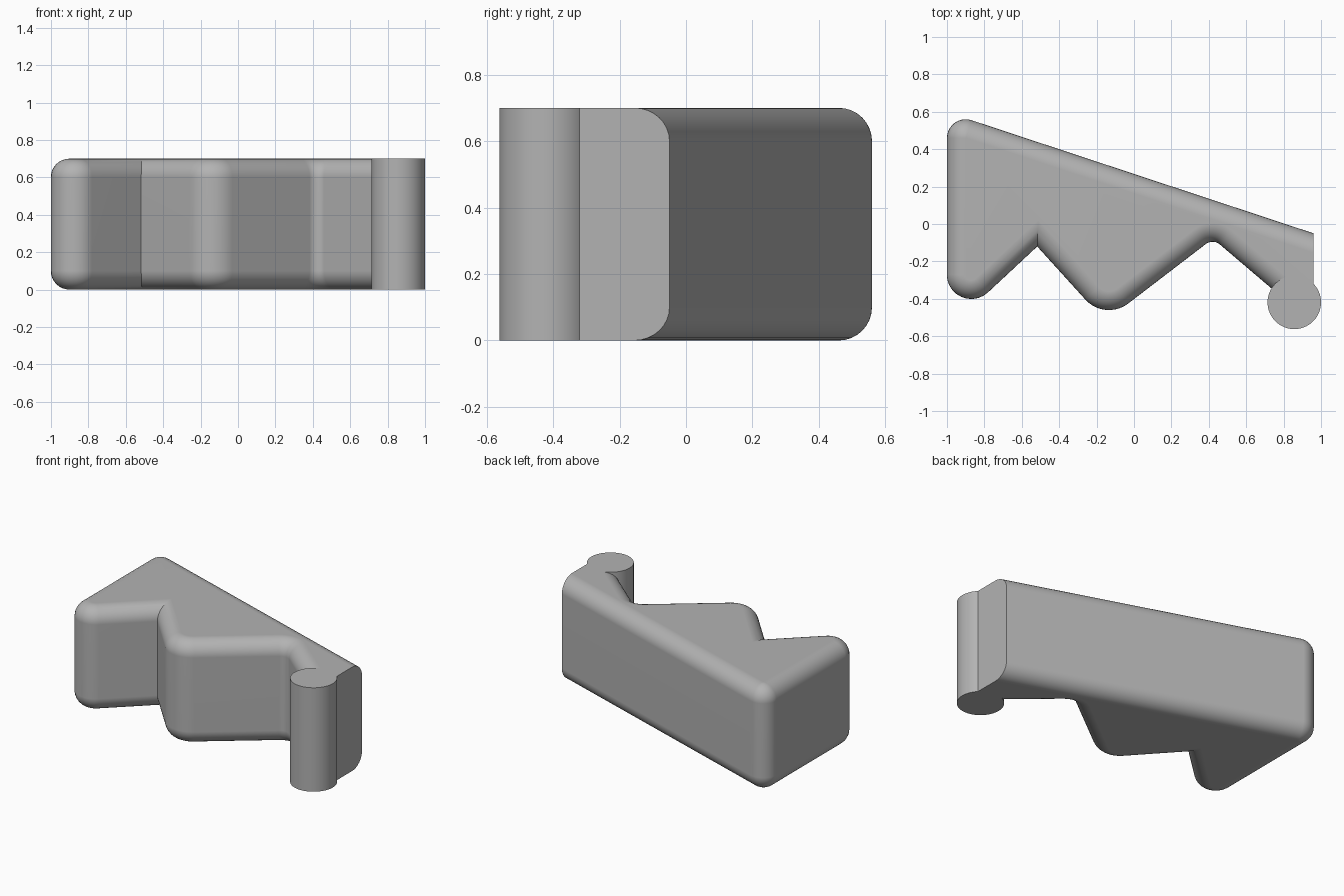
import bpy, bmesh, math
from mathutils import Vector

if "Cube" in bpy.data.objects:
    bpy.data.objects.remove(bpy.data.objects["Cube"])

HEIGHT, ROUND = 0.7, 0.1
END_X = 0.96

grey = bpy.data.materials.new("plain grey")
grey.diffuse_color = (0.45, 0.45, 0.45, 1)
grey.use_nodes = True
grey.node_tree.nodes["Principled BSDF"].inputs["Base Color"].default_value = grey.diffuse_color


def direction(deg):
    a = math.radians(deg)
    return Vector((math.cos(a), math.sin(a)))


def arc(cx, cy, radius, a0, a1, steps=10):
    """Points round a centre; a negative radius makes a hollow corner."""
    return [Vector((cx, cy)) + direction(a0 + (a1 - a0) * i / steps) * radius
            for i in range(steps + 1)]


def crossing(n1, c1, n2, c2):
    """Meeting point of the lines n1.p = c1 and n2.p = c2."""
    det = n1.x * n2.y - n1.y * n2.x
    return Vector(((c1 * n2.y - c2 * n1.y) / det, (n1.x * c2 - n2.x * c1) / det))


# outward directions of the outline's straight sides, in degrees
BACK, LEFT, SLOPE1, SLOPE2, SLOPE3, SLOPE4 = 71.7, 180, 313, 222.2, 307.7, 229.5


def outline(d):
    """Zigzag plan shape, shrunk inward by d."""
    n1, n2, nb = direction(SLOPE1), direction(SLOPE2), direction(BACK)
    tooth1, tooth2, back = Vector((-0.87, -0.27)), Vector((-0.134, -0.29)), Vector((-0.9, 0.46))
    pts = arc(*back, 0.1 - d, BACK, LEFT)
    pts += arc(*tooth1, 0.131 - d, LEFT, SLOPE1)
    pts.append(crossing(n1, n1.dot(tooth1) + 0.131 - d, n2, n2.dot(tooth2) + 0.17 - d))
    pts += arc(*tooth2, 0.17 - d, SLOPE2, SLOPE3)
    pts += arc(0.42, -0.155, -(0.06 + d), SLOPE3, SLOPE4)
    # end of the last slope, hidden in the post, then the flat end
    pts.append(Vector((0.859, -0.45)) - direction(SLOPE4) * d)
    pts.append(Vector((END_X, -0.34)))
    pts.append(Vector((END_X, (nb.dot(back) + 0.1 - d - nb.x * END_X) / nb.y)))
    return pts


def finish(bm, name):
    bmesh.ops.recalc_face_normals(bm, faces=bm.faces)
    mesh = bpy.data.meshes.new(name)
    bm.to_mesh(mesh)
    bm.free()
    obj = bpy.data.objects.new(name, mesh)
    bpy.context.collection.objects.link(obj)
    mesh.materials.append(grey)
    bpy.ops.object.select_all(action='DESELECT')
    obj.select_set(True)
    bpy.context.view_layer.objects.active = obj
    bpy.ops.object.shade_smooth_by_angle(angle=math.radians(30))
    obj.modifiers.new("even shading", 'WEIGHTED_NORMAL').keep_sharp = True
    return obj


# zigzag body: stacked outlines with rounded top and bottom edges
bm = bmesh.new()
steps = 8
profile = []
for i in range(steps + 1):
    a = math.pi / 2 * i / steps
    profile.append((ROUND * (1 - math.sin(a)), ROUND * (1 - math.cos(a))))
profile += [(d, HEIGHT - z) for d, z in reversed(profile)]
rings = [[bm.verts.new((p.x, p.y, z)) for p in outline(d)] for d, z in profile]
for low, high in zip(rings, rings[1:]):
    for i in range(len(low)):
        j = (i + 1) % len(low)
        bm.faces.new((low[i], low[j], high[j], high[i]))
bm.faces.new(rings[0][::-1])
bm.faces.new(rings[-1])
bmesh.ops.remove_doubles(bm, verts=bm.verts, dist=0.0002)
finish(bm, "zigzag_body")

# round post at the narrow end
bm = bmesh.new()
bmesh.ops.create_cone(bm, cap_ends=True, segments=64, radius1=0.143, radius2=0.143, depth=HEIGHT)
bmesh.ops.translate(bm, verts=bm.verts, vec=(0.857, -0.419, HEIGHT / 2))
finish(bm, "end_post")
